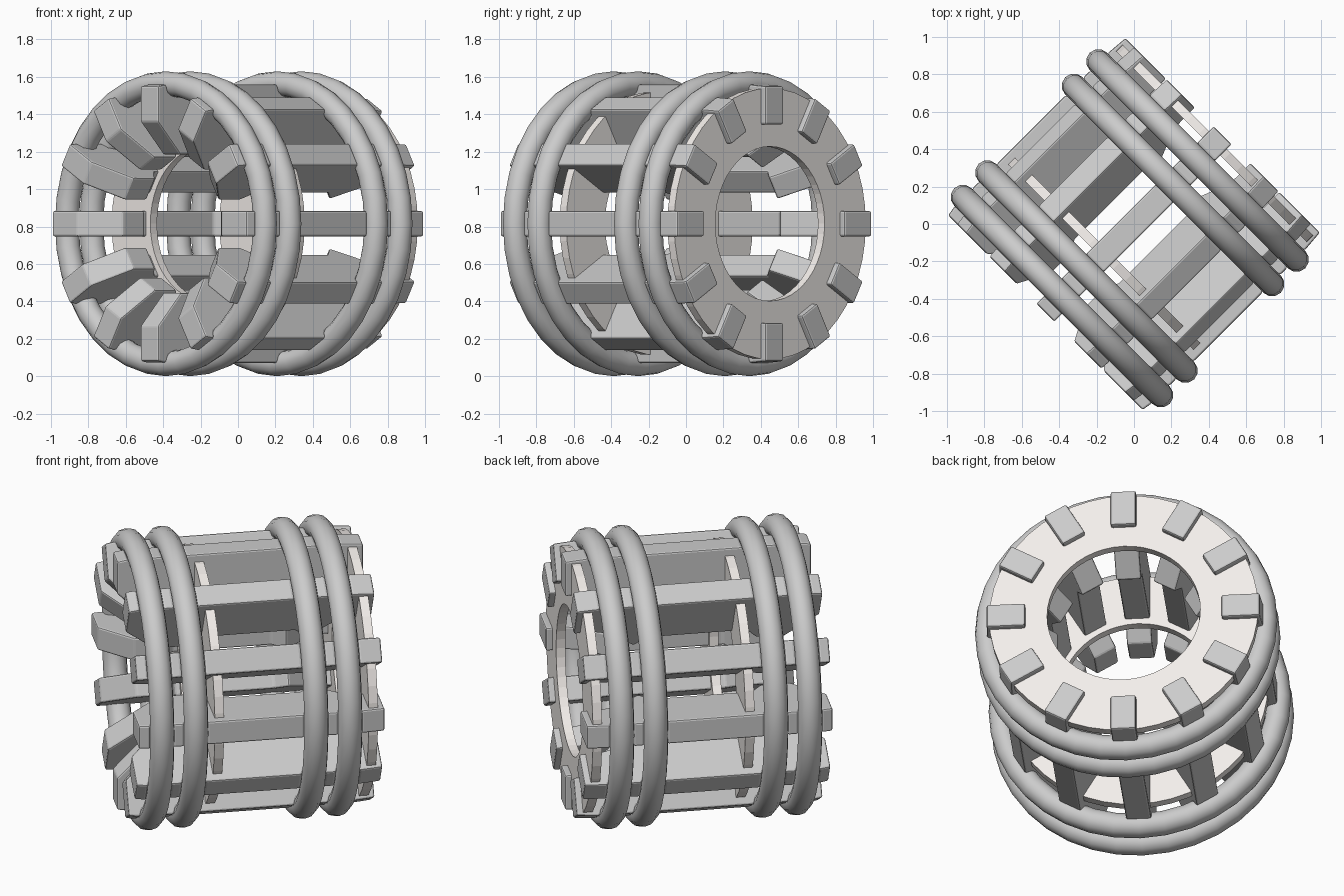
import bpy, bmesh, math
from mathutils import Matrix

if "Cube" in bpy.data.objects:
    bpy.data.objects.remove(bpy.data.objects["Cube"])

CZ = 0.815
# local X is the drum axis, turned 45 degrees about z
FRAME = Matrix.Translation((0, 0, CZ)) @ Matrix.Rotation(math.radians(45), 4, 'Z')

pale = bpy.data.materials.new("pale_plate")
pale.diffuse_color = (0.9, 0.86, 0.83, 1)
pale.use_nodes = True
pale.node_tree.nodes["Principled BSDF"].inputs["Base Color"].default_value = pale.diffuse_color


def add_object(name, bm, smooth=False, mat=None):
    bmesh.ops.recalc_face_normals(bm, faces=bm.faces[:])
    me = bpy.data.meshes.new(name)
    bm.to_mesh(me)
    bm.free()
    ob = bpy.data.objects.new(name, me)
    bpy.context.collection.objects.link(ob)
    ob.matrix_world = FRAME
    if smooth:
        for p in me.polygons:
            p.use_smooth = True
    if mat:
        me.materials.append(mat)
    return ob


def revolve(name, profile, steps, smooth=False, mat=None):
    """Spin a closed (axial, radial) profile about the drum axis."""
    bm = bmesh.new()
    rows = []
    for i in range(steps):
        a = 2 * math.pi * i / steps
        rows.append([bm.verts.new((s, r * math.cos(a), r * math.sin(a))) for s, r in profile])
    n = len(profile)
    for i in range(steps):
        a, b = rows[i], rows[(i + 1) % steps]
        for j in range(n):
            k = (j + 1) % n
            bm.faces.new((a[j], a[k], b[k], b[j]))
    return add_object(name, bm, smooth, mat)


# four hoops around the drum
HOOPS = (-0.545, -0.36, 0.295, 0.48)
TUBE = 0.066
for i, s in enumerate(HOOPS):
    circle = [(s + TUBE * math.cos(2 * math.pi * k / 12), 0.749 + TUBE * math.sin(2 * math.pi * k / 12))
              for k in range(12)]
    revolve(f"hoop_{i + 1}", circle, 36, smooth=True)

# two pale ring plates
for name, s0, s1, r1 in (("inner_plate", -0.25, -0.20, 0.705), ("end_plate", 0.585, 0.635, 0.725)):
    revolve(name, [(s0, 0.413), (s1, 0.413), (s1, r1), (s0, r1)], 48, mat=pale)

# bar side profile: funnel end, waist, hump, end hook, then notches for the hoops
profile = [(-0.67, 0.735), (-0.67, 0.545), (-0.50, 0.37), (-0.34, 0.37), (-0.28, 0.445),
           (0.26, 0.445), (0.33, 0.38), (0.49, 0.51), (0.56, 0.53), (0.67, 0.53), (0.67, 0.735)]
for s in reversed(HOOPS):
    profile += [(s + 0.066, 0.745), (s + 0.047, 0.702), (s, 0.683), (s - 0.047, 0.702), (s - 0.066, 0.745)]

# twelve slats
HALF_W = 0.068
for i in range(12):
    bm = bmesh.new()
    face = bm.faces.new([bm.verts.new((s, -HALF_W, r)) for s, r in profile])
    ext = bmesh.ops.extrude_face_region(bm, geom=[face])
    bmesh.ops.translate(bm, vec=(0, 2 * HALF_W, 0),
                        verts=[v for v in ext['geom'] if isinstance(v, bmesh.types.BMVert)])
    bmesh.ops.rotate(bm, verts=bm.verts[:], cent=(0, 0, 0),
                     matrix=Matrix.Rotation(math.radians(30 * i), 3, 'X'))
    slat = add_object(f"slat_{i + 1}", bm)
    bev = slat.modifiers.new("soft_edges", 'BEVEL')
    bev.width = 0.01
    bev.segments = 2
    bev.limit_method = 'ANGLE'
    bev.angle_limit = math.radians(40)
